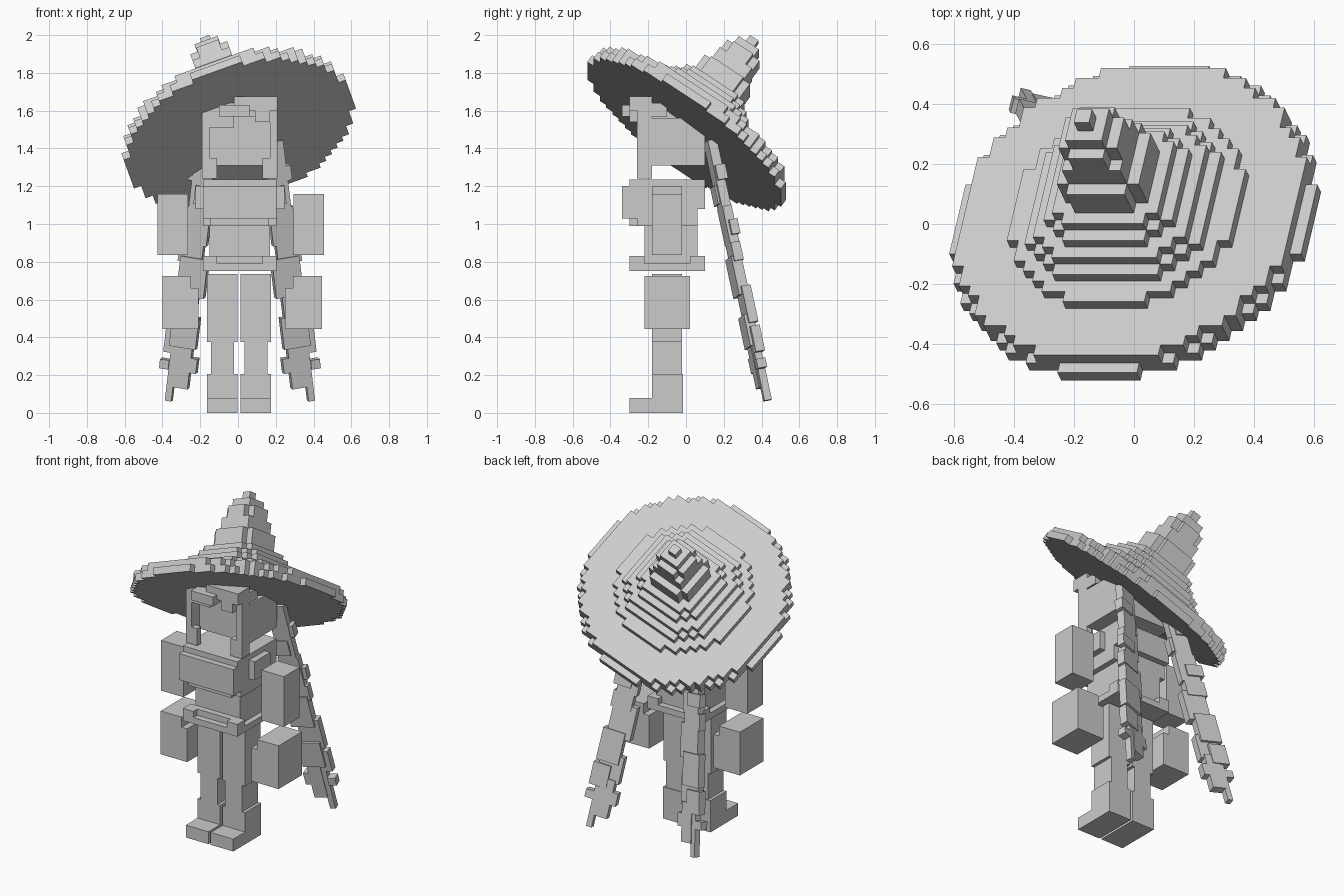
import bpy, bmesh, math
from mathutils import Matrix, Vector

grey = bpy.data.materials.new("plain grey")
grey.diffuse_color = (0.6, 0.6, 0.6, 1)
CX = 0.01  # body centre line


def finish(name, bm, matrix=None):
    bmesh.ops.recalc_face_normals(bm, faces=bm.faces)
    mesh = bpy.data.meshes.new(name)
    bm.to_mesh(mesh)
    bm.free()
    mesh.materials.append(grey)
    ob = bpy.data.objects.new(name, mesh)
    bpy.context.collection.objects.link(ob)
    if matrix:
        ob.matrix_world = matrix
    return ob


def boxes(name, parts, matrix=None):
    """Each part is x0, x1, y0, y1, z0, z1."""
    bm = bmesh.new()
    for x0, x1, y0, y1, z0, z1 in parts:
        m = Matrix.Translation(((x0 + x1) / 2, (y0 + y1) / 2, (z0 + z1) / 2))
        m = m @ Matrix.Diagonal((x1 - x0, y1 - y0, z1 - z0, 1))
        bmesh.ops.create_cube(bm, size=1, matrix=m)
    return finish(name, bm, matrix)


def both(parts):
    """Add the mirrored copy of every box about the centre line."""
    return parts + [(2 * CX - b, 2 * CX - a, *rest) for a, b, *rest in parts]


def frame(x, y, z, origin):
    m = Matrix((x, y, z)).transposed().to_4x4()
    m.translation = origin
    return m


def stepped_disc(bm, radius, z0, z1, v=0.0415):
    """A disc with a staircase outline, extruded from z0 to z1."""
    n = int(radius / v - 0.5)
    right = []
    for j in range(-n, n + 1):
        y = j * v
        w = (math.floor(math.sqrt(max(radius ** 2 - y * y, 0)) / v) + 0.5) * v
        w = min(w, (n + 0.5) * v)
        lo, hi = (w, y - v / 2), (w, y + v / 2)
        if right and abs(right[-1][0] - w) < 1e-6:
            right[-1] = hi
        else:
            right += [lo, hi]
    outline = right + [(-x, y) for x, y in reversed(right)]
    face = bm.faces.new([bm.verts.new((x, y, z0)) for x, y in outline])
    ext = bmesh.ops.extrude_face_region(bm, geom=[face], use_keep_orig=True)
    verts = [e for e in ext["geom"] if isinstance(e, bmesh.types.BMVert)]
    bmesh.ops.translate(bm, verts=verts, vec=(0, 0, z1 - z0))


# Tilted hat: brim layers, low rings, then a steep crown
hx = Vector((1, 0, 0.36)).normalized()
hn = Vector((-0.36, 0.74, 1)).normalized()
hat_frame = frame(hx, hn.cross(hx), hn, (0.01, -0.01, 1.475))
brim = bmesh.new()
stepped_disc(brim, 0.625, 0, 0.045, 0.0403)
stepped_disc(brim, 0.60, 0.045, 0.09, 0.0403)
finish("hat_brim", brim, hat_frame)
crown = bmesh.new()
base = 0.09
for radius, top in [(0.40, 0.13), (0.35, 0.17), (0.30, 0.21), (0.26, 0.25),
                    (0.215, 0.29), (0.165, 0.40), (0.13, 0.48), (0.105, 0.55)]:
    stepped_disc(crown, radius, base, top)
    base = top
finish("hat_crown", crown, hat_frame)
boxes("hat_tip", [(-0.065, 0.065, -0.065, 0.065, 0.55, 0.60),
                  (-0.027, 0.027, -0.027, 0.027, 0.60, 0.65)], hat_frame)

# Head, side hair and fringe
boxes("head", [(-0.15, 0.17, -0.18, 0.10, 1.31, 1.60)])
boxes("side_hair", both([(0.17, 0.21, -0.18, 0.10, 1.31, 1.56),
                         (0.17, 0.21, -0.26, -0.18, 1.24, 1.60),
                         (0.13, 0.18, -0.26, -0.22, 1.24, 1.35)]))
boxes("fringe", [(-0.18, 0.21, -0.26, -0.10, 1.57, 1.64),
                 (-0.02, 0.21, -0.30, -0.18, 1.60, 1.675),
                 (-0.10, 0.06, -0.34, -0.26, 1.57, 1.63),
                 (-0.15, -0.02, -0.26, -0.18, 1.51, 1.57),
                 (0.09, 0.17, -0.30, -0.18, 1.54, 1.62)])

# Torso with chest plate and belt
boxes("torso", [(-0.15, 0.17, -0.22, 0.06, 0.75, 1.235)])
boxes("chest", [(-0.185, 0.205, -0.26, 0.06, 0.99, 1.20),
                (-0.185, 0.205, -0.34, -0.26, 1.03, 1.20),
                (-0.145, 0.165, -0.30, -0.22, 0.99, 1.05),
                (-0.225, 0.245, -0.18, -0.02, 1.08, 1.20),
                (-0.185, 0.205, -0.30, 0.10, 1.08, 1.235)])
boxes("belt", [(-0.145, 0.165, -0.26, 0.06, 0.79, 0.83),
               (-0.185, 0.205, -0.30, 0.10, 0.75, 0.79)]
      + both([(0.13, 0.205, -0.30, -0.22, 0.79, 0.83),
              (0.13, 0.205, 0.02, 0.10, 0.79, 0.83)]))

# Floating arms, forearms notched along the inner top edge
boxes("upper_arms", [(-0.425, -0.265, -0.18, -0.02, 0.835, 1.16),
                     (0.295, 0.455, -0.18, -0.02, 0.835, 1.16)])
boxes("forearms", [(-0.40, -0.25, -0.22, 0.02, 0.445, 0.725),
                   (-0.25, -0.21, -0.22, 0.02, 0.445, 0.66),
                   (0.29, 0.445, -0.22, 0.02, 0.445, 0.725),
                   (0.25, 0.29, -0.22, 0.02, 0.445, 0.66)])

# Legs and feet
for side, x in (("left", -0.083), ("right", 0.095)):
    boxes(side + "_thigh", [(x - 0.081, x + 0.081, -0.18, -0.02, 0.375, 0.735)])
    boxes(side + "_shin", [(x - 0.061, x + 0.061, -0.18, -0.02, 0.205, 0.375)])
    boxes(side + "_foot", [(x - 0.081, x + 0.081, -0.18, -0.015, 0, 0.205),
                           (x - 0.081, x + 0.081, -0.30, -0.18, 0, 0.08)])

# Long hanging braids: x outward, y thickness, z distance down the braid
locks = [(-0.065, 0.045, -0.025, 0.025, 0, 0.36),
         (-0.03, 0.07, -0.035, 0.02, 0.14, 0.22),
         (-0.085, 0.02, -0.02, 0.035, 0.24, 0.34),
         (-0.075, 0.055, -0.025, 0.025, 0.36, 0.56),
         (-0.03, 0.08, -0.035, 0.01, 0.44, 0.52),
         (-0.06, 0.07, -0.025, 0.025, 0.56, 0.66),
         (-0.095, 0.055, -0.02, 0.035, 0.63, 0.84),
         (-0.06, 0.08, -0.03, 0.02, 0.80, 1.00),
         (-0.085, 0.06, -0.015, 0.035, 0.95, 1.12),
         (-0.02, 0.09, -0.03, 0.02, 1.02, 1.16),
         (-0.10, -0.04, -0.025, 0.025, 1.17, 1.25),
         (-0.065, 0.02, -0.025, 0.025, 1.10, 1.34),
         (0.015, 0.05, -0.02, 0.02, 1.14, 1.42),
         (0.05, 0.10, -0.02, 0.03, 1.20, 1.25)]
for side, s in (("left", -1), ("right", 1)):
    top = Vector((CX + s * 0.18, 0.13, 1.44))
    tip = Vector((CX + s * 0.345, 0.425, 0.06))
    d = (tip - top).normalized()
    out = Vector((1, s * 0.25, 0))
    out = (out - d * out.dot(d)).normalized()
    parts = locks if s > 0 else [(-b, -a, *r) for a, b, *r in locks]
    boxes(side + "_braid", parts, frame(out, d.cross(out), d, top))
